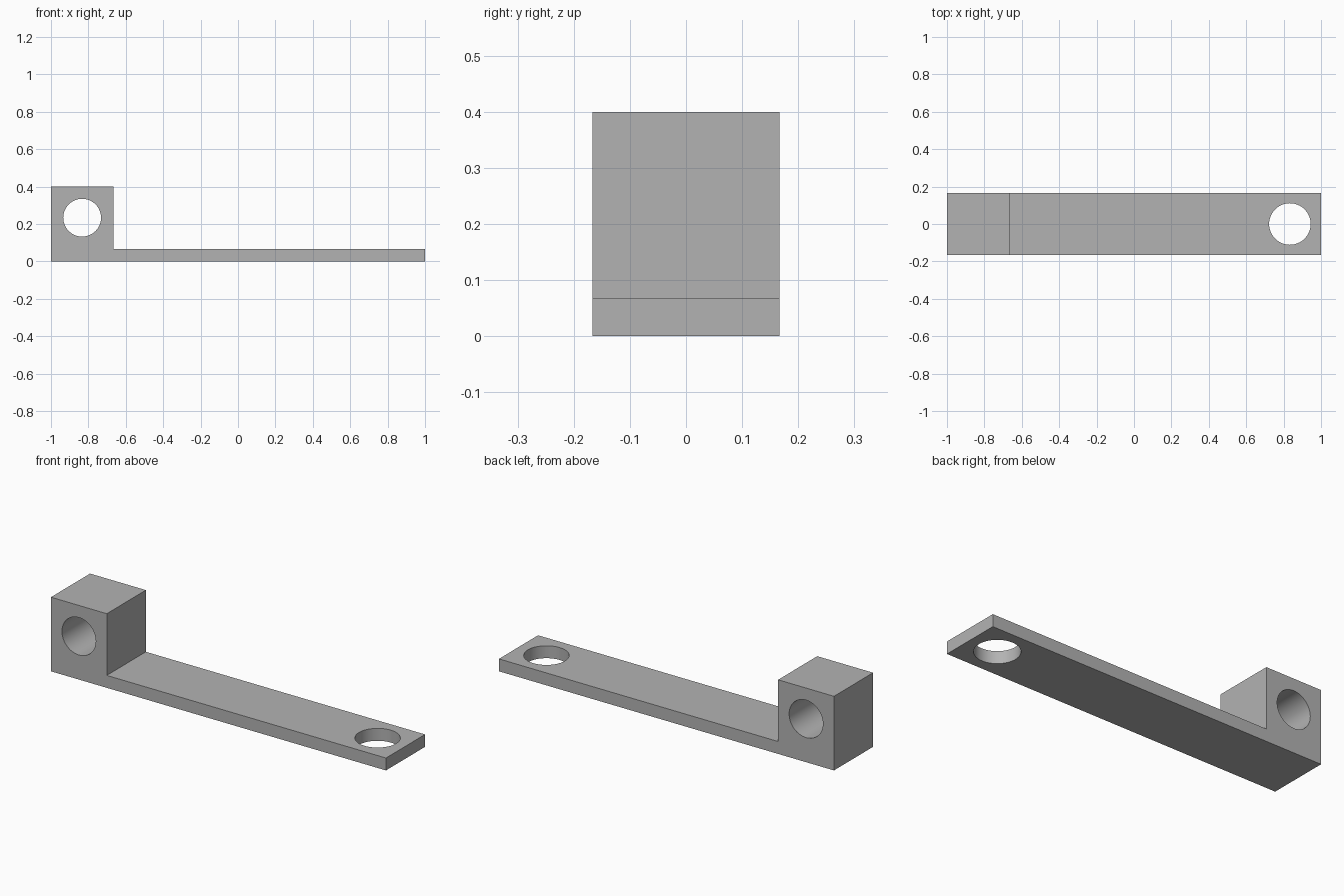
import bpy
import bmesh
from math import pi
from mathutils import Matrix

if "Cube" in bpy.data.objects:
    bpy.data.objects.remove(bpy.data.objects["Cube"], do_unlink=True)

WIDTH = 1 / 3        # bracket depth, also the block's side
THICK = 0.067        # strap thickness
HEIGHT = 0.4

grey = bpy.data.materials.new("plain grey")
grey.use_nodes = True
colour = (0.45, 0.45, 0.45, 1)
grey.diffuse_color = colour
grey.node_tree.nodes["Principled BSDF"].inputs["Base Color"].default_value = colour


def make_object(name, bm):
    bmesh.ops.recalc_face_normals(bm, faces=bm.faces)
    mesh = bpy.data.meshes.new(name)
    bm.to_mesh(mesh)
    bm.free()
    mesh.materials.append(grey)
    obj = bpy.data.objects.new(name, mesh)
    bpy.context.collection.objects.link(obj)
    return obj


def drill(target, name, centre, radius, turn):
    """Cut a round through hole, along z or turned to lie along y."""
    bm = bmesh.new()
    bmesh.ops.create_cone(bm, cap_ends=True, segments=64, radius1=radius, radius2=radius,
                          depth=0.6, matrix=Matrix.Translation(centre) @ Matrix.Rotation(turn, 4, "X"))
    cutter = make_object(name, bm)
    cutter.hide_render = True
    cutter.hide_set(True)
    cut = target.modifiers.new(name, "BOOLEAN")
    cut.operation = "DIFFERENCE"
    cut.solver = "EXACT"
    cut.object = cutter
    return cutter


# L-shaped side profile, extruded across the depth
step = -1 + WIDTH
profile = [(-1, 0), (1, 0), (1, THICK), (step, THICK), (step, HEIGHT), (-1, HEIGHT)]
bm = bmesh.new()
face = bm.faces.new([bm.verts.new((x, -WIDTH / 2, z)) for x, z in profile])
swept = bmesh.ops.extrude_face_region(bm, geom=[face])["geom"]
bmesh.ops.translate(bm, vec=(0, WIDTH, 0),
                    verts=[v for v in swept if isinstance(v, bmesh.types.BMVert)])
bracket = make_object("bracket", bm)

# Cross hole through the block and mounting hole through the strap
cutters = [
    drill(bracket, "block_hole_cutter", (-1 + WIDTH / 2, 0, THICK + WIDTH / 2), 0.101, pi / 2),
    drill(bracket, "strap_hole_cutter", (1 - WIDTH / 2, 0, 0), 0.111, 0),
]

# Apply the cuts, discard the cutters, and smooth only the hole walls
bpy.ops.object.select_all(action="DESELECT")
bpy.context.view_layer.objects.active = bracket
bracket.select_set(True)
for modifier in list(bracket.modifiers):
    bpy.ops.object.modifier_apply(modifier=modifier.name)
for cutter in cutters:
    bpy.data.objects.remove(cutter, do_unlink=True)
bpy.ops.object.shade_smooth_by_angle(angle=pi / 6)
